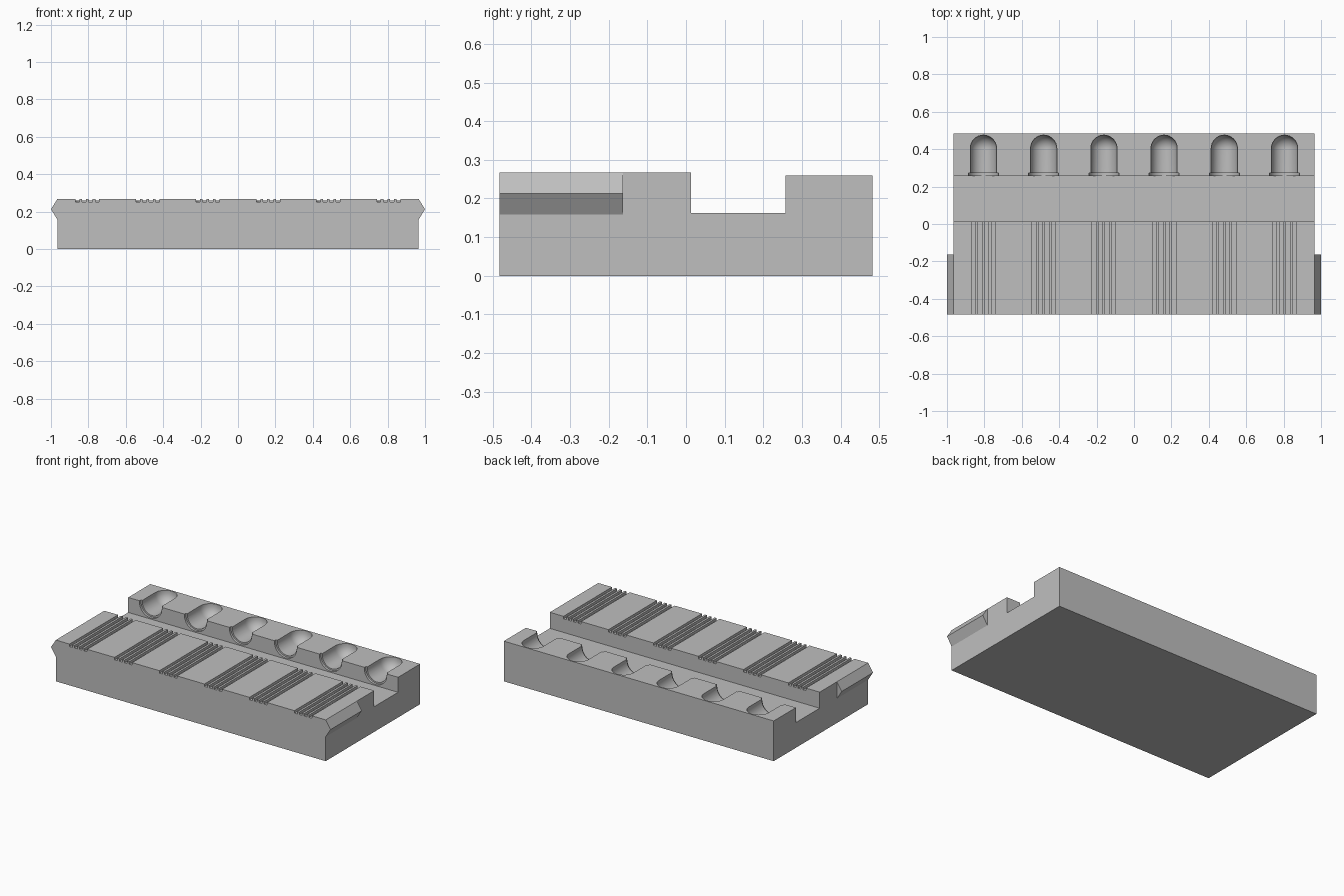
import bpy
import bmesh
from mathutils import Matrix, Vector

old = bpy.data.objects.get("Cube")
if old:
    bpy.data.objects.remove(old)

grey = bpy.data.materials.new("light grey")
grey.use_nodes = True
COLOUR = (0.52, 0.52, 0.52, 1)
grey.diffuse_color = COLOUR
grey.node_tree.nodes["Principled BSDF"].inputs["Base Color"].default_value = COLOUR

HALF = 0.966          # half width and half length of the slab
TOP = 0.267           # height of the front bench
BACK_TOP = 0.26       # height of the rear rail
FLOOR = 0.163         # height of the channel floor
CHANNEL = (0.013, 0.257)
STATIONS = [0.322 * (i - 2.5) for i in range(6)]


def finish(bm, name):
    bmesh.ops.recalc_face_normals(bm, faces=bm.faces)
    mesh = bpy.data.meshes.new(name)
    bm.to_mesh(mesh)
    bm.free()
    mesh.materials.append(grey)
    obj = bpy.data.objects.new(name, mesh)
    bpy.context.collection.objects.link(obj)
    return obj


def prism(name, points, offset):
    """Extrude a closed outline along an offset."""
    bm = bmesh.new()
    face = bm.faces.new([bm.verts.new(p) for p in points])
    out = bmesh.ops.extrude_face_region(bm, geom=[face])
    verts = [g for g in out["geom"] if isinstance(g, bmesh.types.BMVert)]
    bmesh.ops.translate(bm, verts=verts, vec=offset)
    return finish(bm, name)


def add_hull(bm, points):
    verts = [bm.verts.new(p) for p in points]
    out = bmesh.ops.convex_hull(bm, input=verts)
    unused = [v for v in out["geom_interior"] if isinstance(v, bmesh.types.BMVert)]
    bmesh.ops.delete(bm, geom=unused, context="VERTS")


def shape_points(maker):
    bm = bmesh.new()
    maker(bm)
    points = [v.co.copy() for v in bm.verts]
    bm.free()
    return points


def cut(target, cutter):
    cutter.hide_render = True
    mod = target.modifiers.new("cut", "BOOLEAN")
    mod.operation = "DIFFERENCE"
    mod.solver = "EXACT"
    mod.object = cutter
    bpy.context.view_layer.objects.active = target
    bpy.ops.object.modifier_apply(modifier=mod.name)
    bpy.data.objects.remove(cutter)


# Slab with a channel across its full width
front, rear = -0.483, 0.483
outline = [(front, 0), (rear, 0), (rear, BACK_TOP), (CHANNEL[1], BACK_TOP),
           (CHANNEL[1], FLOOR), (CHANNEL[0], FLOOR), (CHANNEL[0], TOP), (front, TOP)]
body = prism("slotted_base", [(-HALF, y, z) for y, z in outline], (2 * HALF, 0, 0))

# Groups of four fine grooves on the front bench
bm = bmesh.new()
for x in STATIONS:
    for i in range(4):
        scale = Matrix.Diagonal((0.021, 0.6, 0.1, 1))
        place = Matrix.Translation((x + 0.035 * (i - 1.5), -0.25, TOP - 0.016 + 0.05))
        bmesh.ops.create_cube(bm, size=1, matrix=place @ scale)
cut(body, finish(bm, "groove_cutter"))

# Round-ended scoops in the rear rail, each with a wider rim at its mouth
AXIS = 0.25
RADIUS = 0.07
ball = shape_points(lambda b: bmesh.ops.create_uvsphere(
    b, u_segments=32, v_segments=16, radius=RADIUS))
turn = Matrix.Rotation(1.5707963, 4, "X")
disc = shape_points(lambda b: bmesh.ops.create_circle(
    b, segments=32, radius=0.08, matrix=turn))


def u_cutter(name, points, ends):
    bm = bmesh.new()
    for x in STATIONS:
        shifts = [Vector((x, y, z)) for y in ends for z in (AXIS, AXIS + 0.1)]
        add_hull(bm, [p + s for s in shifts for p in points])
    return finish(bm, name)


cut(body, u_cutter("scoop_cutter", ball, (0.2, 0.405)))
cut(body, u_cutter("rim_cutter", disc, (0.2, 0.272)))

# Pointed rails on both sides of the front bench
for side, label in ((1, "left"), (-1, "right")):
    wedge = [(HALF, TOP), (1.0, 0.213), (HALF, 0.158)]
    prism(label + "_side_rail", [(side * x, front, z) for x, z in wedge], (0, 0.32, 0))

# Smooth scoops, crisp edges elsewhere
bpy.ops.object.select_all(action="DESELECT")
body.select_set(True)
bpy.context.view_layer.objects.active = body
bpy.ops.object.shade_smooth_by_angle(angle=0.5)
